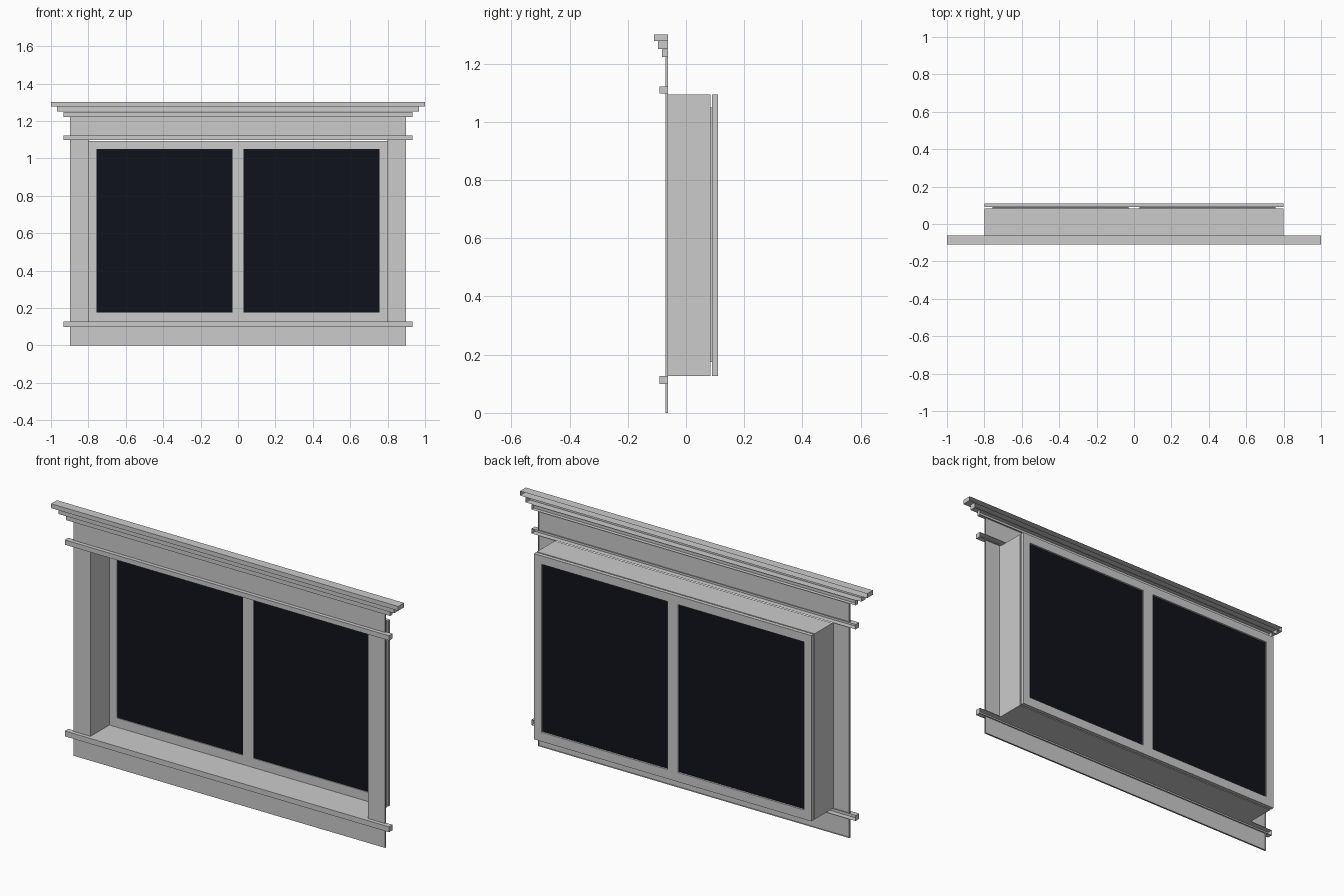
import bpy, bmesh

if "Cube" in bpy.data.objects:
    bpy.data.objects.remove(bpy.data.objects["Cube"])

# Shared measurements
HALF_W, Z0, Z1 = 0.80, 0.127, 1.094          # window box
GX = (0.03, 0.757)                           # glass opening, inner and outer x
GZ = (0.175, 1.05)                           # glass opening, bottom and top
WALL_Y = -0.062                              # back plane of the trim

glass_mat = bpy.data.materials.new("dark_glass")
glass_mat.diffuse_color = (0.005, 0.006, 0.011, 1)
glass_mat.use_nodes = True
glass_mat.node_tree.nodes["Principled BSDF"].inputs["Base Color"].default_value = glass_mat.diffuse_color


def finish(name, bm, mat=None):
    bmesh.ops.remove_doubles(bm, verts=bm.verts, dist=1e-5)
    bmesh.ops.recalc_face_normals(bm, faces=bm.faces)
    mesh = bpy.data.meshes.new(name)
    bm.to_mesh(mesh)
    bm.free()
    if mat:
        mesh.materials.append(mat)
    obj = bpy.data.objects.new(name, mesh)
    bpy.context.collection.objects.link(obj)
    return obj


def box(name, x, y, z, mat=None, open_back=False):
    bm = bmesh.new()
    bmesh.ops.create_cube(bm, size=1)
    for v in bm.verts:
        v.co = [r[0] if c < 0 else r[1] for c, r in zip(v.co, (x, y, z))]
    bm.normal_update()
    if open_back:
        back = [f for f in bm.faces if f.normal.y > 0.9]
        bmesh.ops.delete(bm, geom=back, context='FACES_ONLY')
    return finish(name, bm, mat)


def trim(name, x, y_front, z):
    # Trim pieces are hollow shells, open towards the wall
    return box(name, x, (y_front, WALL_Y), z, open_back=True)


def sash(name, y_open, y_face, y_reveal):
    # Outer walls, a face with two openings, and a short reveal in each opening
    bm = bmesh.new()

    def quad(*pts):
        bm.faces.new([bm.verts.new(p) for p in pts])

    def ring(x0, x1, z0, z1, ya, yb):
        c = [(x0, z0), (x1, z0), (x1, z1), (x0, z1)]
        for (xa, za), (xb, zb) in zip(c, c[1:] + c[:1]):
            quad((xa, ya, za), (xb, ya, zb), (xb, yb, zb), (xa, yb, za))

    xs = (-HALF_W, -GX[1], -GX[0], GX[0], GX[1], HALF_W)
    zs = (Z0, *GZ, Z1)
    for i in range(5):
        for j in range(3):
            x0, x1, z0, z1 = xs[i], xs[i + 1], zs[j], zs[j + 1]
            if j == 1 and i in (1, 3):
                ring(x0, x1, z0, z1, y_face, y_reveal)
            else:
                quad((x0, y_face, z0), (x1, y_face, z0),
                     (x1, y_face, z1), (x0, y_face, z1))
    ring(-HALF_W, HALF_W, Z0, Z1, y_open, y_face)
    return finish(name, bm)


# Horizontal trim: half width, front y, z range
for name, w, y, z in (
        ("cornice_top", 1.0, -0.11, (1.277, 1.30)),
        ("cornice_middle", 0.967, -0.096, (1.25, 1.277)),
        ("cornice_bottom", 0.934, -0.082, (1.222, 1.248)),
        ("frieze_board", 0.897, -0.071, (1.122, 1.222)),
        ("head_moulding", 0.934, -0.091, (1.097, 1.122)),
        ("sill", 0.934, -0.091, (0.099, 0.127)),
        ("apron_board", 0.897, -0.071, (0, 0.099))):
    trim(name, (-w, w), y, z)

# Side casings and glass panes
for side, s in (("left", -1), ("right", 1)):
    trim("casing_" + side, sorted((s * HALF_W, s * 0.897)), -0.071, (0.127, 1.097))
    box("glass_" + side, sorted((s * GX[0], s * GX[1])), (0.089, 0.10), GZ, glass_mat)

# Deep jamb box with inner frame, and outer frame behind it
sash("jamb_box", WALL_Y, 0.084, 0.089)
sash("outer_frame", 0.09, 0.11, 0.10)
